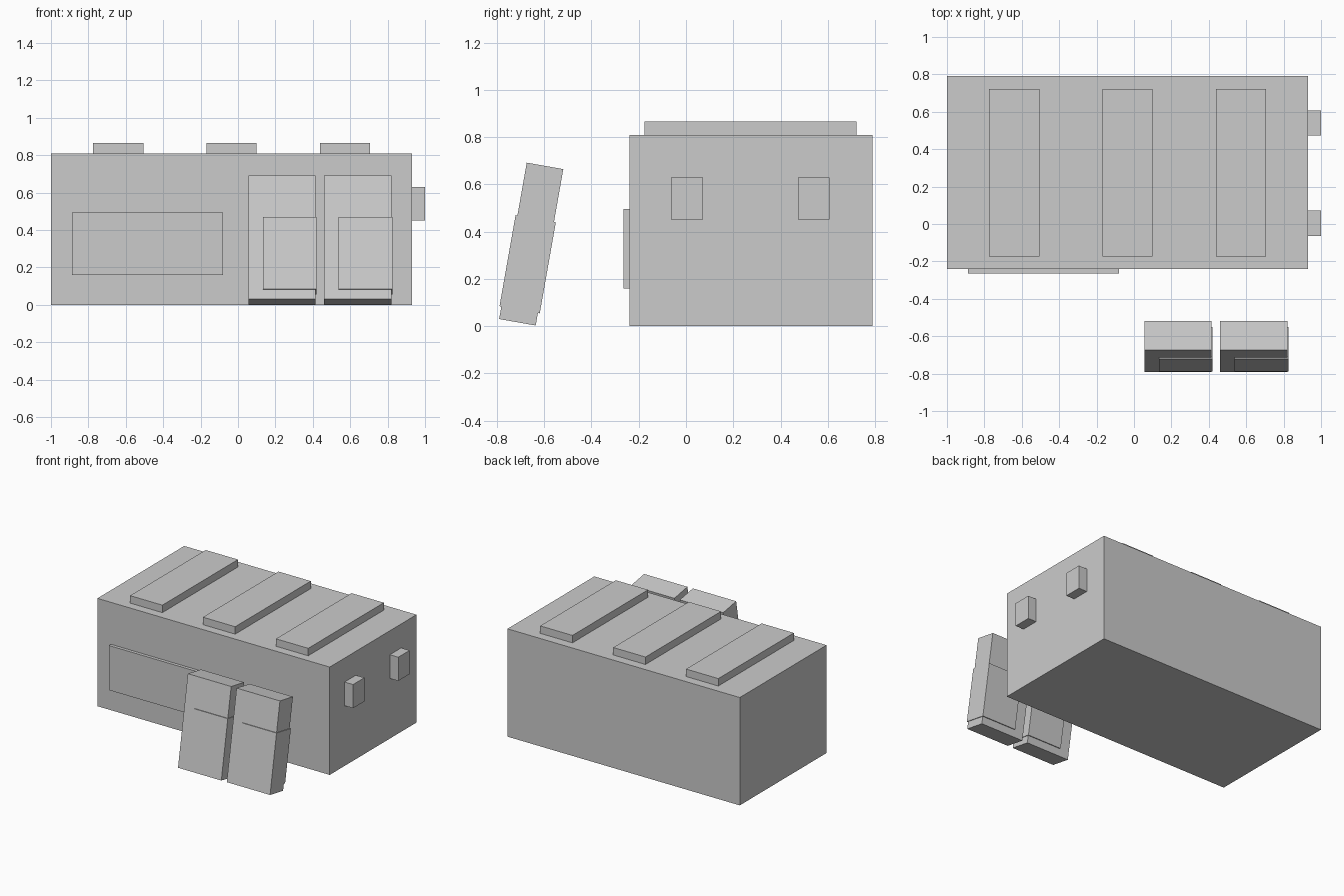
import bpy, math
from mathutils import Matrix, Vector

if "Cube" in bpy.data.objects:
    bpy.data.objects.remove(bpy.data.objects["Cube"])

grey = bpy.data.materials.new("light grey")
grey.diffuse_color = (0.6, 0.6, 0.6, 1)
grey.use_nodes = True
grey.node_tree.nodes["Principled BSDF"].inputs["Base Color"].default_value = grey.diffuse_color


def box(name, x, y, z, frame=None):
    """Box from (min, max) ranges, optionally placed in a tilted frame."""
    bpy.ops.mesh.primitive_cube_add(size=1)
    ob = bpy.context.object
    ob.name = name
    ob.data.materials.append(grey)
    centre = Vector([(r[0] + r[1]) / 2 for r in (x, y, z)])
    size = Vector([r[1] - r[0] for r in (x, y, z)])
    ob.data.transform(Matrix.Translation(centre) @ Matrix.Diagonal(size).to_4x4())
    if frame:
        ob.matrix_world = frame
    return ob


# Container body
box("body", (-1, 0.93), (-0.24, 0.79), (0, 0.81))

# Raised slats on the roof
for i, x in enumerate((-0.64, -0.035, 0.572)):
    box(f"roof_slat_{i + 1}", (x - 0.134, x + 0.134), (-0.175, 0.722), (0.80, 0.866))

# Panel on the front wall
box("front_panel", (-0.888, -0.08), (-0.264, -0.23), (0.16, 0.495))

# Small blocks on the right wall
for i, y in enumerate((0.004, 0.541)):
    box(f"side_latch_{i + 1}", (0.92, 1.0), (y - 0.067, y + 0.067), (0.452, 0.63))

# Two leaning slabs, each with a sleeve wrapped round its right side
for i, x in enumerate((0.235, 0.64)):
    lean = Matrix.Translation((x, -0.655, 0.3475)) @ Matrix.Rotation(math.radians(-10), 4, 'X')
    box(f"leaning_slab_{i + 1}", (-0.18, 0.18), (-0.0785, 0.0785), (-0.336, 0.336), lean)
    box(f"slab_sleeve_{i + 1}", (-0.102, 0.185), (-0.0865, 0.0865), (-0.282, 0.109), lean)
